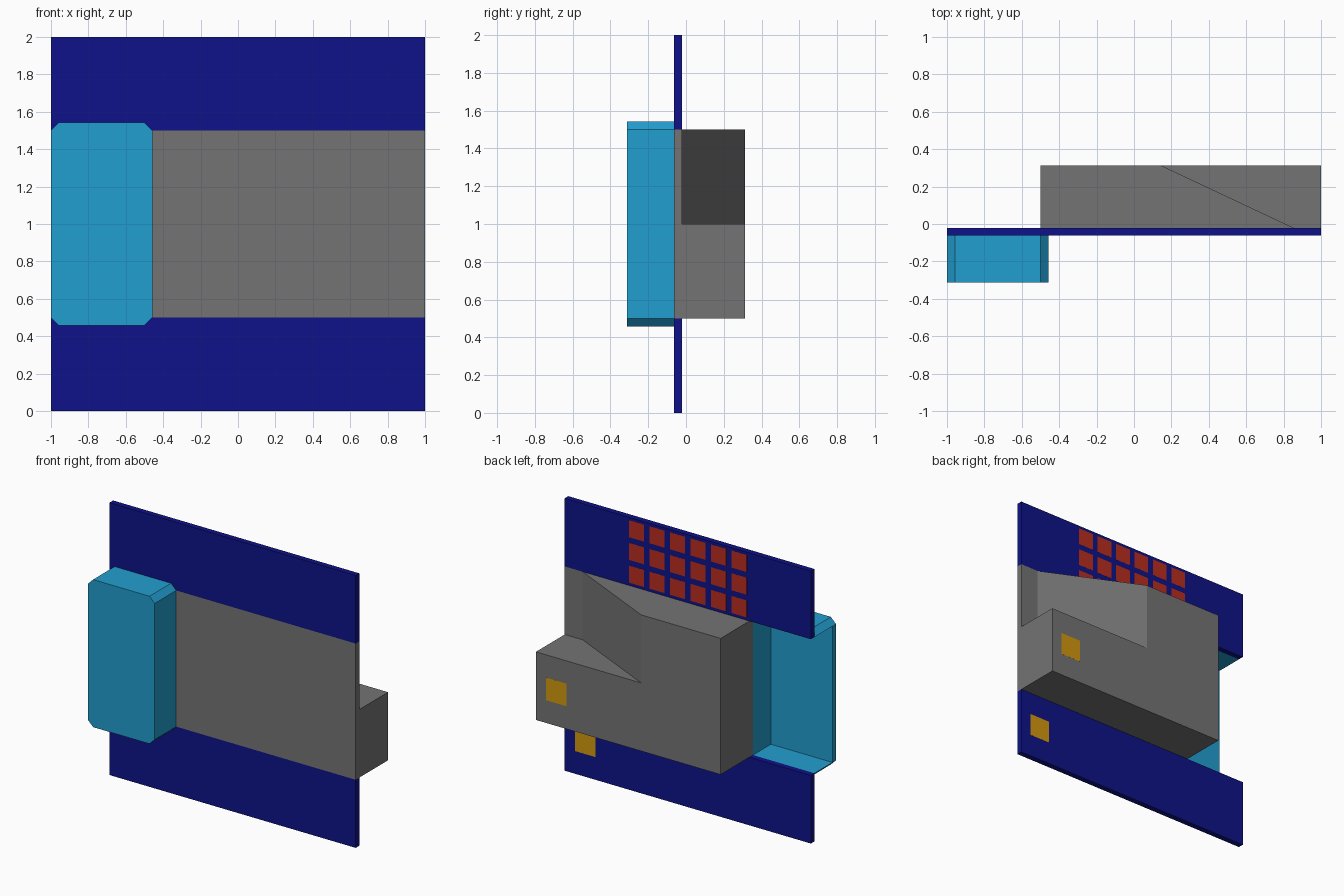
import bpy, bmesh
from mathutils import Vector

if "Cube" in bpy.data.objects:
    bpy.data.objects.remove(bpy.data.objects["Cube"])

U = 1 / 24                      # plate thickness
Y0, Y1, Y2, Y3 = -7.5 * U, -1.5 * U, -0.5 * U, 7.5 * U   # depth levels


def material(name, rgb):
    m = bpy.data.materials.new(name)
    m.diffuse_color = (*rgb, 1)
    m.use_nodes = True
    m.node_tree.nodes["Principled BSDF"].inputs["Base Color"].default_value = m.diffuse_color
    return m


GREY = material("dark_grey", (0.174, 0.174, 0.174))
BLUE = material("navy", (0.0044, 0.006, 0.246))
CYAN = material("cyan", (0.016, 0.342, 0.631))
RED = material("red", (0.485, 0.027, 0.014))
AMBER = material("amber", (0.644, 0.314, 0.0044))


def prism(name, points, direction, mat=None):
    """Extrude a closed planar outline along a vector."""
    bm = bmesh.new()
    face = bm.faces.new([bm.verts.new(p) for p in points])
    out = bmesh.ops.extrude_face_region(bm, geom=[face], use_keep_orig=True)
    moved = [g for g in out["geom"] if isinstance(g, bmesh.types.BMVert)]
    bmesh.ops.translate(bm, verts=moved, vec=Vector(direction))
    bmesh.ops.recalc_face_normals(bm, faces=bm.faces)
    me = bpy.data.meshes.new(name)
    bm.to_mesh(me)
    bm.free()
    ob = bpy.data.objects.new(name, me)
    bpy.context.collection.objects.link(ob)
    if mat:
        me.materials.append(mat)
    return ob


def xz_prism(name, outline, ya, yb, mat=None):
    return prism(name, [(x, ya, z) for x, z in outline], (0, yb - ya, 0), mat)


def rect(xa, xb, za, zb):
    return [(xa, za), (xb, za), (xb, zb), (xa, zb)]


def tile(name, x, z, size, y, mat):
    h = size / 2
    xz_prism(name, rect(x - h, x + h, z - h, z + h), y - 0.002, y + 0.0004, mat)


# Upper and lower wall panels
xz_prism("lower_panel", rect(-1, 1, 0, 0.5), Y1, Y2, BLUE)
xz_prism("upper_panel", rect(-1, 1, 1.5, 2), Y1, Y2, BLUE)

# Bay: octagonal front plate plus C-shaped rim, open at the left and back
octagon = [(-1, 1.5), (-1 + U, 1.5 + U), (-0.5, 1.5 + U), (-0.5 + U, 1.5),
           (-0.5 + U, 0.5), (-0.5, 0.5 - U), (-1 + U, 0.5 - U), (-1, 0.5)]
xz_prism("bay_front", octagon, Y0, Y0 + U, CYAN)
xz_prism("bay_rim", octagon + [(-0.5, 0.5), (-0.5, 1.5)], Y0 + U, Y1, CYAN)

# Grey body with the upper corner cut off at a slant
body = xz_prism("body", rect(-0.5, 1, 0.5, 1.5), Y1, Y3, GREY)
slope = 17 * U / (Y3 - Y2)
cut = [(3.5 * U - 0.1 * slope, Y3 + 0.1), (20.5 * U, Y2), (1.2, Y2), (1.2, Y3 + 0.1)]
cutter = prism("corner_cutter", [(x, y, 1) for x, y in cut], (0, 0, 0.7), GREY)
mod = body.modifiers.new("corner_cut", "BOOLEAN")
mod.operation = "DIFFERENCE"
mod.solver = "EXACT"
mod.object = cutter
cutter.hide_render = True
bpy.context.view_layer.objects.active = body
bpy.ops.object.modifier_apply(modifier=mod.name)
bpy.data.objects.remove(cutter)

# Red tile grid on the back of the upper panel
for row in range(3):
    for col in range(6):
        tile(f"red_tile_{row}_{col}", (col - 2.5) / 6, 1.75 + (row - 1) / 6, 0.125, Y2, RED)

# Amber lights on the back of the lower panel and the body
tile("panel_light", 20 * U, 0.25, 4 * U, Y2, AMBER)
tile("body_light", 20 * U, 0.75, 4 * U, Y3, AMBER)
